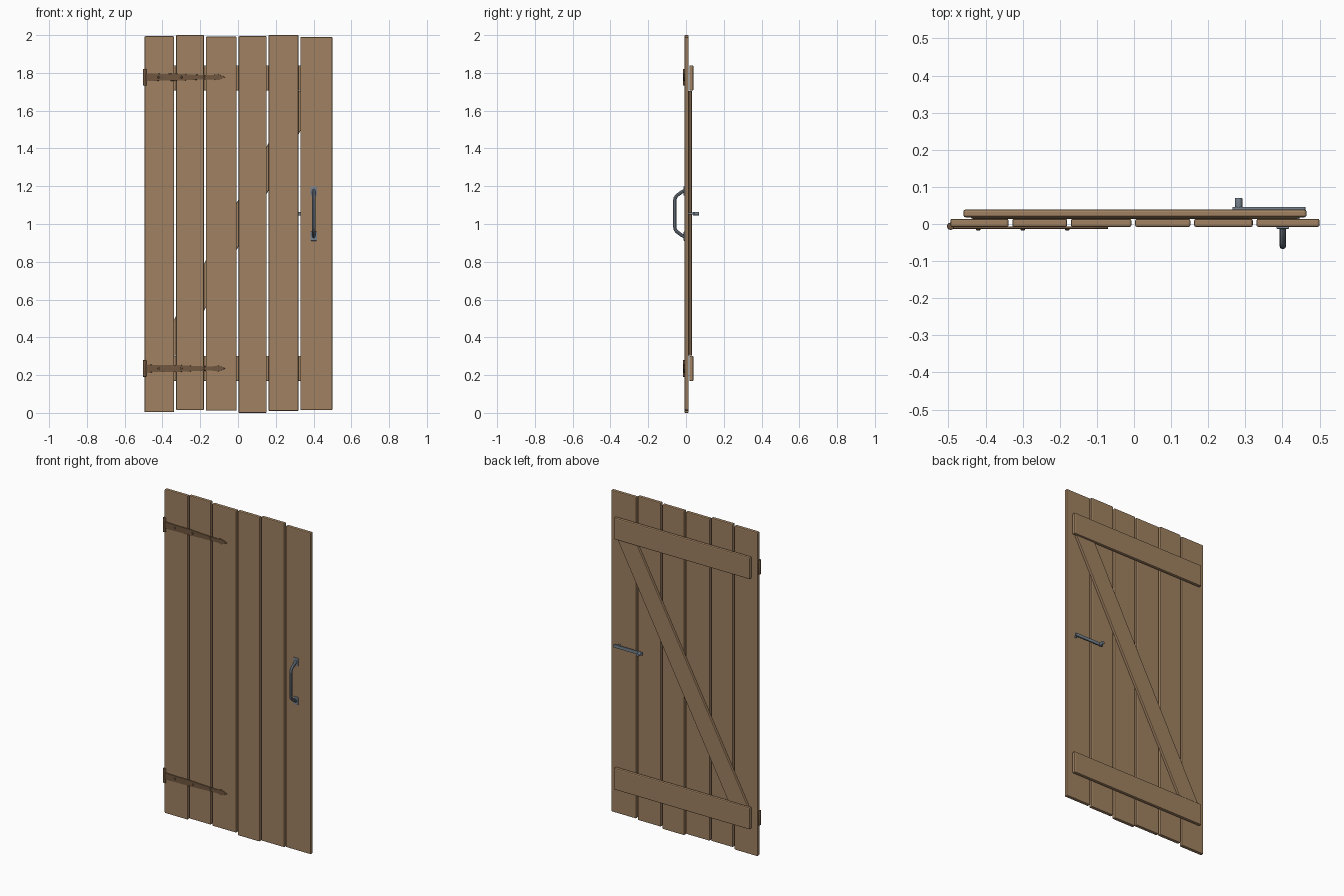
import bpy, bmesh, math
from mathutils import Matrix, Vector

cube = bpy.data.objects.get("Cube")
if cube:
    bpy.data.objects.remove(cube, do_unlink=True)


def material(name, rgb):
    m = bpy.data.materials.new(name)
    m.use_nodes = True
    m.diffuse_color = (*rgb, 1)
    m.node_tree.nodes["Principled BSDF"].inputs["Base Color"].default_value = (*rgb, 1)
    return m


wood = material("warm wood", (0.35, 0.22, 0.12))
iron = material("rusty iron", (0.16, 0.095, 0.05))
steel = material("grey steel", (0.19, 0.23, 0.28))


def finish(name, bm, mat, bevel=0.0, smooth=False):
    bmesh.ops.recalc_face_normals(bm, faces=bm.faces)
    mesh = bpy.data.meshes.new(name)
    bm.to_mesh(mesh)
    bm.free()
    mesh.materials.append(mat)
    ob = bpy.data.objects.new(name, mesh)
    bpy.context.collection.objects.link(ob)
    if bevel:
        mod = ob.modifiers.new("rounded edges", "BEVEL")
        mod.width = bevel
        mod.segments = 2
    if smooth:
        bpy.ops.object.select_all(action="DESELECT")
        ob.select_set(True)
        bpy.context.view_layer.objects.active = ob
        bpy.ops.object.shade_smooth_by_angle(angle=math.radians(40))
    return ob


def prism(name, outline, y0, y1, mat, bevel=0.0):
    """Extrude an x-z outline from y0 to y1."""
    bm = bmesh.new()
    face = bm.faces.new([bm.verts.new((x, y0, z)) for x, z in outline])
    new = bmesh.ops.extrude_face_region(bm, geom=[face])["geom"]
    moved = [g for g in new if isinstance(g, bmesh.types.BMVert)]
    bmesh.ops.translate(bm, verts=moved, vec=(0, y1 - y0, 0))
    return finish(name, bm, mat, bevel)


def board(name, x0, x1, z0, z1, y0, y1, mat, bevel=0.0):
    return prism(name, [(x0, z0), (x1, z0), (x1, z1), (x0, z1)], y0, y1, mat, bevel)


def rod(name, start, end, radius, mat, bevel=0.0):
    a, b = Vector(start), Vector(end)
    turn = (b - a).to_track_quat("Z", "Y").to_matrix().to_4x4()
    bm = bmesh.new()
    bmesh.ops.create_cone(bm, cap_ends=True, segments=12, radius1=radius, radius2=radius,
                          depth=(b - a).length, matrix=Matrix.Translation((a + b) / 2) @ turn)
    return finish(name, bm, mat, bevel, True)


# Six uneven vertical planks
planks = [(-0.495, -0.338, 0.004, 1.994), (-0.328, -0.18, 0.015, 2.0),
          (-0.17, -0.007, 0.012, 1.992), (0.003, 0.152, 0.0, 1.994),
          (0.162, 0.32, 0.01, 2.0), (0.33, 0.5, 0.015, 1.99)]
for i, (x0, x1, z0, z1) in enumerate(planks, 1):
    board(f"plank_{i}", x0, x1, z0, z1, -0.008, 0.014, wood, 0.005)

# Ledges and diagonal brace on the back
for name, z in (("lower_ledge", 0.235), ("upper_ledge", 1.773)):
    board(name, -0.46, 0.465, z - 0.067, z + 0.067, 0.018, 0.039, wood, 0.006)
prism("diagonal_brace", [(-0.44, 0.303), (-0.307, 0.303), (0.444, 1.705), (0.31, 1.705)],
      0.014, 0.031, wood, 0.003)

# Strap hinges with barrel and rivets
half = [(-0.49, 0.021), (-0.40, 0.018), (-0.33, 0.019), (-0.24, 0.014),
        (-0.14, 0.011), (-0.105, 0.016), (-0.07, 0.002)]
for side, z in (("lower", 0.235), ("upper", 1.777)):
    outline = [(x, z - h) for x, h in half] + [(x, z + h) for x, h in reversed(half)]
    prism(f"{side}_hinge_strap", outline, -0.013, -0.007, iron, 0.001)
    rod(f"{side}_hinge_barrel", (-0.494, -0.006, z - 0.044), (-0.494, -0.006, z + 0.044),
        0.01, iron, 0.002)
    for i, x in enumerate((-0.42, -0.30, -0.18), 1):
        rod(f"{side}_hinge_rivet_{i}", (x, -0.011, z), (x, -0.017, z), 0.006, iron, 0.002)

# Front pull handle: two plates and a bent bar
for name, z in (("lower_handle_plate", 0.935), ("upper_handle_plate", 1.175)):
    board(name, 0.384, 0.418, z - 0.024, z + 0.024, -0.013, -0.007, steel, 0.002)
curve = bpy.data.curves.new("pull_handle", "CURVE")
curve.dimensions = "3D"
curve.bevel_depth = 0.009
curve.bevel_resolution = 2
curve.use_fill_caps = True
upper = [(-0.008, 0.122), (-0.022, 0.115), (-0.048, 0.096), (-0.057, 0.084), (-0.059, 0.07)]
path = [(y, 1.055 + d) for y, d in upper] + [(y, 1.055 - d) for y, d in reversed(upper)]
spline = curve.splines.new("POLY")
spline.points.add(len(path) - 1)
for point, (y, z) in zip(spline.points, path):
    point.co = (0.401, y, z, 1)
curve.materials.append(steel)
handle = bpy.data.objects.new("pull_handle", curve)
bpy.context.collection.objects.link(handle)
bpy.ops.object.select_all(action="DESELECT")
handle.select_set(True)
bpy.context.view_layer.objects.active = handle
bpy.ops.object.convert(target="MESH")
bpy.ops.object.shade_smooth_by_angle(angle=math.radians(40))

# Latch bar and knob on the back
board("latch_bar", 0.265, 0.462, 1.045, 1.064, 0.036, 0.046, steel, 0.002)
rod("latch_spindle", (0.44, 0.012, 1.055), (0.44, 0.038, 1.055), 0.006, steel)
rod("latch_knob", (0.282, 0.044, 1.055), (0.282, 0.07, 1.055), 0.01, steel, 0.002)
